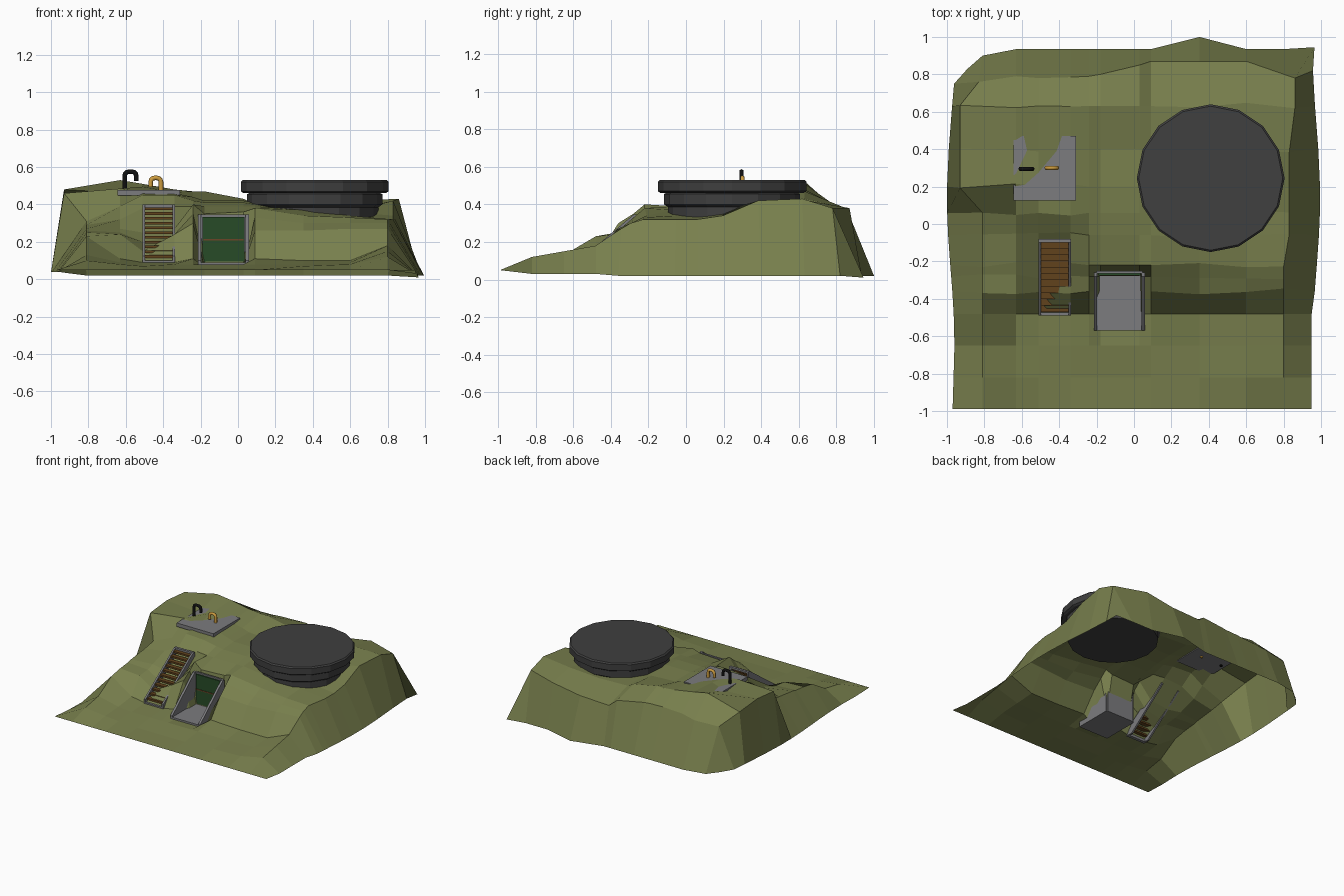
import bpy, bmesh, math, random

if "Cube" in bpy.data.objects:
    bpy.data.objects.remove(bpy.data.objects["Cube"])


def mat(name, rgb):
    m = bpy.data.materials.new(name)
    m.diffuse_color = (*rgb, 1)
    m.use_nodes = True
    m.node_tree.nodes["Principled BSDF"].inputs["Base Color"].default_value = m.diffuse_color
    return m


GRASS = mat("grass", (0.19, 0.215, 0.075))
DARK = mat("dark_metal", (0.05, 0.05, 0.05))
GREEN = mat("green_paint", (0.02, 0.07, 0.02))
WOOD = mat("wood", (0.12, 0.055, 0.012))
RUST = mat("rust", (0.15, 0.06, 0.02))
BRASS = mat("brass", (0.6, 0.33, 0.05))
BLACK = mat("black", (0.005, 0.005, 0.005))
GREY = mat("concrete", (0.2, 0.2, 0.21))


def mesh_obj(name, verts, faces, m):
    me = bpy.data.meshes.new(name)
    me.from_pydata(verts, [], faces)
    bm = bmesh.new()
    bm.from_mesh(me)
    bmesh.ops.recalc_face_normals(bm, faces=bm.faces)
    bm.to_mesh(me)
    bm.free()
    ob = bpy.data.objects.new(name, me)
    bpy.context.collection.objects.link(ob)
    me.materials.append(m)
    return ob


def prism(name, yz, x0, x1, m):
    """Extrude a side profile along x."""
    n = len(yz)
    verts = [(x, y, z) for x in (x0, x1) for y, z in yz]
    faces = [list(range(n)), list(range(n, 2 * n))]
    faces += [(i, (i + 1) % n, n + (i + 1) % n, n + i) for i in range(n)]
    return mesh_obj(name, verts, faces, m)


def box(name, x0, x1, y0, y1, z0, z1, m):
    return prism(name, [(y0, z0), (y1, z0), (y1, z1), (y0, z1)], x0, x1, m)


def lathe(name, profile, cx, cy, n, m):
    verts = [(cx + r * math.cos(math.tau * i / n), cy + r * math.sin(math.tau * i / n), z)
             for r, z in profile for i in range(n)]
    k = len(profile)
    faces = [(j * n + i, j * n + (i + 1) % n, (j + 1) * n + (i + 1) % n, (j + 1) * n + i)
             for j in range(k - 1) for i in range(n)]
    faces += [list(range(n)), list(range((k - 1) * n, k * n))]
    return mesh_obj(name, verts, faces, m)


# hillside: open low-poly height grid
random.seed(4)
xs = [-.81, -.63, -.51, -.34, -.24, -.18, .03, .09, .35, .6, .8]
ys = [-.82, -.65, -.48, -.36, -.28, -.22, -.06, .06, .2, .4, .63, .82]
heights = [
    [.10, .08, .07, .06, .06, .06, .06, .06, .07, .08, .12],
    [.13, .09, .08, .08, .08, .08, .08, .08, .08, .09, .15],
    [.23, .11, .09, .09, .11, .07, .07, .11, .10, .10, .18],
    [.25, .24, .15, .24, .30, .07, .07, .26, .26, .27, .27],
    [.26, .25, .20, .23, .35, .07, .07, .33, .30, .30, .30],
    [.27, .27, .25, .27, .40, .35, .36, .38, .34, .33, .32],
    [.29, .32, .38, .39, .39, .39, .39, .39, .37, .34, .32],
    [.31, .39, .45, .45, .42, .41, .41, .40, .37, .34, .32],
    [.46, .485, .467, .46, .44, .42, .42, .41, .38, .36, .34],
    [.48, .462, .495, .465, .44, .42, .41, .40, .38, .37, .42],
    [.46, .53, .51, .48, .47, .47, .43, .40, .39, .42, .43],
    [.36, .37, .39, .40, .40, .40, .38, .33, .34, .38, .38],
]
verts = [(x, -.99, .05) for x in [-.97] + xs + [.95]]
for j, (y, row) in enumerate(zip(ys, heights)):
    wob = .02 * math.sin(4 * y + 1)
    last = j == len(ys) - 1
    verts.append((-.98 - wob, y - (.07 if last else 0), .04))
    for i, (x, z) in enumerate(zip(xs, row)):
        yy = y
        if i == 0 and y > .1:
            x, yy = (-.83, .76) if last else (-.93, y)
        if i == len(xs) - 1 and y > -.1:
            x = .86 if y > .5 else .83
        if last and i > 6:
            yy = y + .05 if i < 10 else .78
        if last and 1 <= i <= 6:
            yy = (.79, .78, .785, .79, .80, .85)[i - 1]
        if not 4 <= i <= 7 and 2 < j < 11:      # slight natural unevenness
            yy += random.uniform(-.018, .018)
        verts.append((x, yy, z))
    verts.append((.95 if y < -.4 else .975 + wob, y, .02 if y > -.4 else .03))
verts += [(-.89, .83, .03)] + [(x, .9 if x < -.7 else 1.0 if x == .35 else .935, .02)
                               for x in xs] + [(.965, .945, .01)]
w = len(xs) + 2
faces = [(j * w + i, j * w + i + 1, (j + 1) * w + i + 1, (j + 1) * w + i)
         for j in range(len(ys) + 1) for i in range(w - 1)]
mesh_obj("hillside", verts, faces, GRASS)

# round turret: drum and overhanging lid
lathe("turret_drum", [(.34, .31), (.34, .385), (.362, .4), (.362, .455), (.34, .465)],
      .41, .245, 16, DARK)
lathe("turret_lid", [(.38, .46), (.395, .47), (.395, .52), (.385, .53)], .41, .245, 16, DARK)

# entrance: floor, sloping wing walls, back and door
wing = [(-.57, .05), (-.26, .05), (-.26, .345), (-.28, .345), (-.57, .1)]
for name, x in (("left_wing_wall", -.215), ("right_wing_wall", .04)):
    prism(name, wing, x, x + .018, GREY)
box("entrance_floor", -.2, .045, -.57, -.26, .05, .09, GREY)
box("entrance_back", -.2, .045, -.265, -.25, .05, .345, GREY)
box("door", -.19, .035, -.275, -.262, .09, .333, GREEN)
box("door_bar", -.185, .03, -.279, -.272, .207, .215, RUST)

# staircase: stringers and treads
for name, x in (("left_stringer", -.51), ("right_stringer", -.35)):
    prism(name, [(-.49, .08), (-.43, .08), (-.08, .35), (-.08, .4), (-.1, .4), (-.49, .125)],
          x, x + .014, GREY)
for i in range(11):
    y, z = -.47 + i * .034, .115 + i * .0255
    box("tread_%d" % (i + 1), -.498, -.349, y, y + .036, z, z + .014, WOOD)
box("stair_foot", -.5, -.345, -.49, -.465, .08, .1, GREY)
box("stair_head", -.5, -.345, -.1, -.08, .385, .4, GREY)

# roof slab half buried in the hilltop
box("roof_slab", -.645, -.31, .125, .47, .448, .478, GREY)


# hooked vent pipes with two rounded bends
def pipe(name, x, y, top, span, m):
    r, s = .022, math.copysign(1, span)
    arc = [math.pi / 2 * t / 3 for t in range(4)]
    pts = [(x, .44)]
    pts += [(x + s * r * (1 - math.cos(a)), top - r + r * math.sin(a)) for a in arc]
    pts += [(x + span - s * r * (1 - math.sin(a)), top - r + r * math.cos(a)) for a in arc]
    pts.append((x + span, top - .05))
    cu = bpy.data.curves.new(name, 'CURVE')
    cu.dimensions = '3D'
    cu.bevel_depth = .0125
    cu.bevel_resolution = 1
    cu.use_fill_caps = True
    sp = cu.splines.new('POLY')
    sp.points.add(len(pts) - 1)
    for p, (px, pz) in zip(sp.points, pts):
        p.co = (px, y, pz, 1)
    cu.materials.append(m)
    ob = bpy.data.objects.new(name, cu)
    bpy.context.collection.objects.link(ob)
    bpy.context.view_layer.objects.active = ob
    ob.select_set(True)
    bpy.ops.object.convert(target='MESH')
    ob.select_set(False)


pipe("black_vent", -.606, .295, .575, .062, BLACK)
pipe("brass_vent", -.412, .3, .542, -.055, BRASS)
